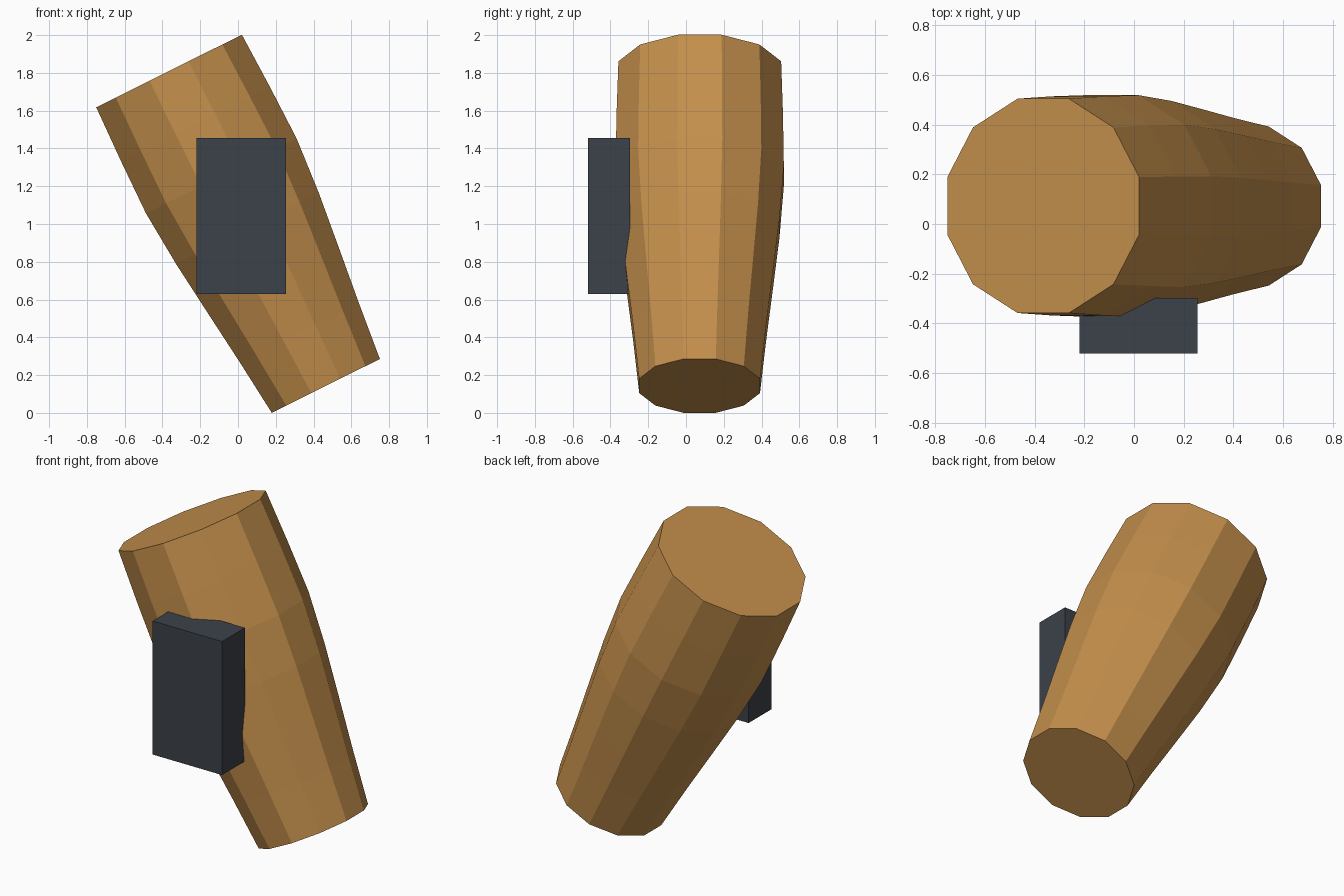
import bpy, bmesh, math
from mathutils import Vector

if "Cube" in bpy.data.objects:
    bpy.data.objects.remove(bpy.data.objects["Cube"])


def material(name, rgb):
    m = bpy.data.materials.new(name)
    m.diffuse_color = (*rgb, 1)
    m.use_nodes = True
    m.node_tree.nodes["Principled BSDF"].inputs["Base Color"].default_value = m.diffuse_color
    return m


def finish(bm, name, mat):
    bmesh.ops.recalc_face_normals(bm, faces=bm.faces)
    mesh = bpy.data.meshes.new(name)
    bm.to_mesh(mesh)
    bm.free()
    mesh.materials.append(mat)
    ob = bpy.data.objects.new(name, mesh)
    bpy.context.collection.objects.link(ob)
    return ob


tan = material("tan", (0.55, 0.275, 0.072))
slate = material("dark slate", (0.045, 0.054, 0.068))

# Leaning twelve-sided tapered body: rings lofted from top to bottom
SIDES = 12
top = Vector((-0.365, 0.073, 1.81))
bottom = Vector((0.465, 0.072, 0.143))
axis = (bottom - top).normalized()
across = Vector((-axis.z, 0, axis.x))
depth = Vector((0, 1, 0))
radii = [0.446, 0.456, 0.461, 0.437, 0.401, 0.364, 0.331]

bm = bmesh.new()
rings = []
for i, r in enumerate(radii):
    c = top.lerp(bottom, i / (len(radii) - 1))
    ring = []
    for k in range(SIDES):
        a = math.radians(15 + k * 360 / SIDES)
        ring.append(bm.verts.new(c + across * (r * math.cos(a)) + depth * (r * math.sin(a))))
    rings.append(ring)
for a, b in zip(rings, rings[1:]):
    for k in range(SIDES):
        n = (k + 1) % SIDES
        bm.faces.new((a[k], a[n], b[n], b[k]))
bm.faces.new(rings[0])
bm.faces.new(rings[-1])
finish(bm, "tapered_body", tan)

# Upright block set into the front of the body
lo, hi = Vector((-0.22, -0.52, 0.63)), Vector((0.255, -0.297, 1.455))
bm = bmesh.new()
bmesh.ops.create_cube(bm, size=1)
bmesh.ops.scale(bm, vec=hi - lo, verts=bm.verts)
bmesh.ops.translate(bm, vec=(lo + hi) / 2, verts=bm.verts)
finish(bm, "front_block", slate)
